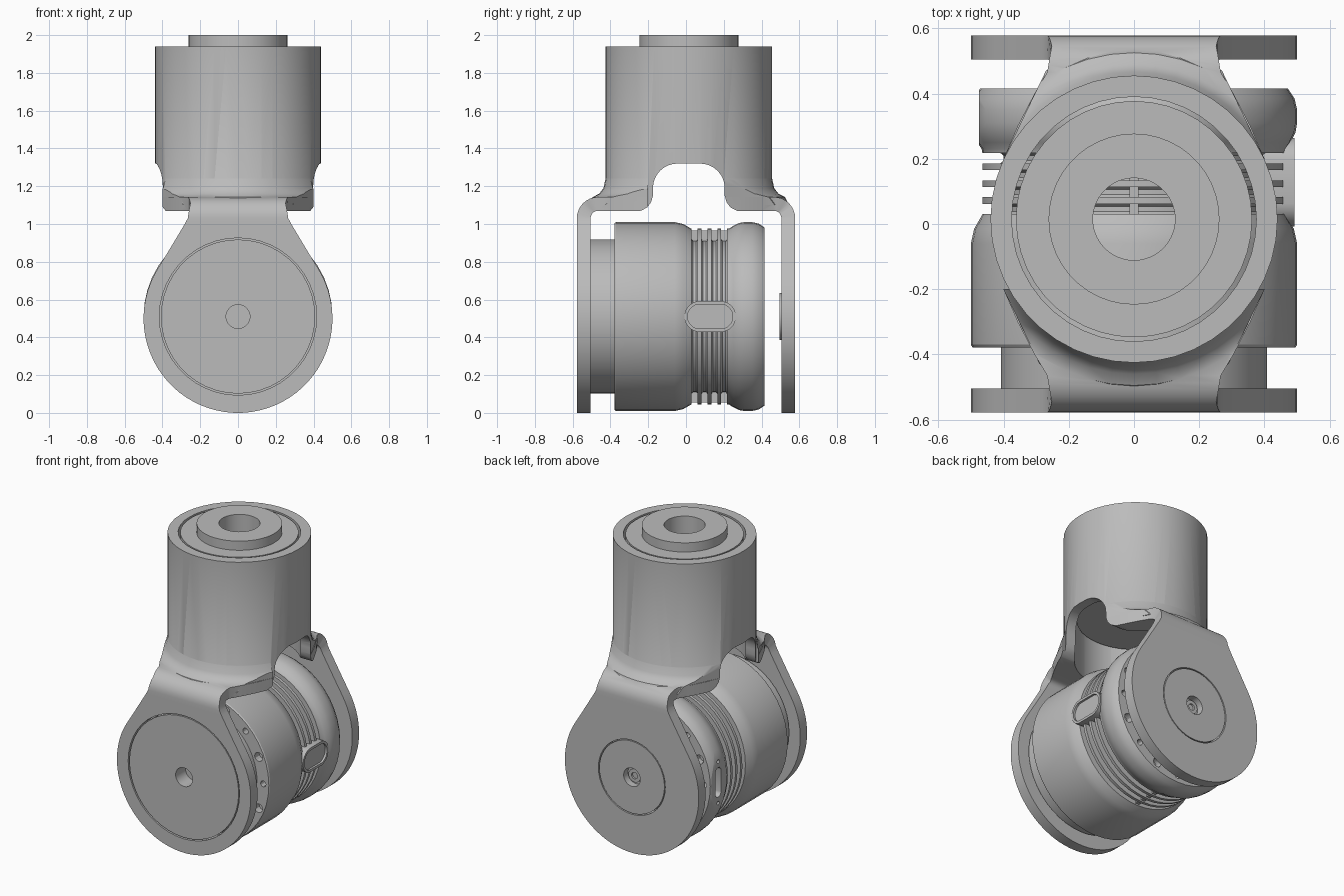
import bpy, bmesh
from math import sin, cos, pi, radians
from mathutils import Matrix, Vector

if "Cube" in bpy.data.objects:
    bpy.data.objects.remove(bpy.data.objects["Cube"], do_unlink=True)

grey = bpy.data.materials.new("plain grey")
GREY = (0.5, 0.5, 0.5, 1)
grey.diffuse_color = GREY
grey.use_nodes = True
grey.node_tree.nodes["Principled BSDF"].inputs["Base Color"].default_value = GREY

CY = 0.015    # upright housing axis, y
CZ = 0.51     # motor axis, z
SEG = 44
ALONG_Y = Matrix.Translation((0, 0, CZ)) @ Matrix.Rotation(-pi / 2, 4, 'X')
UPRIGHT = Matrix.Translation((0, CY, 0))


def finish(bm, name):
    bmesh.ops.recalc_face_normals(bm, faces=bm.faces)
    me = bpy.data.meshes.new(name)
    bm.to_mesh(me)
    bm.free()
    ob = bpy.data.objects.new(name, me)
    bpy.context.collection.objects.link(ob)
    return ob


def lathe(name, profile, matrix, closed=False, seg=SEG):
    """Revolve (radius, height) points; open profiles start and end on the axis."""
    bm = bmesh.new()
    rings = []
    for r, h in profile:
        n = seg if r > 0 else 1
        rings.append([bm.verts.new(matrix @ Vector((r * cos(2 * pi * i / seg), r * sin(2 * pi * i / seg), h)))
                      for i in range(n)])
    pairs = list(zip(rings, rings[1:]))
    if closed:
        pairs.append((rings[-1], rings[0]))
    for a, b in pairs:
        for i in range(seg):
            j = (i + 1) % seg
            quad = [a[i % len(a)], a[j % len(a)], b[j % len(b)], b[i % len(b)]]
            bm.faces.new(list(dict.fromkeys(quad)))
    return finish(bm, name)


def cylinder(name, r, h0, h1, matrix, seg=SEG):
    return lathe(name, [(0, h0), (r, h0), (r, h1), (0, h1)], matrix, seg=seg)


def prism(name, points, direction):
    """Extrude a closed outline of 3D points."""
    bm = bmesh.new()
    face = bm.faces.new([bm.verts.new(p) for p in points])
    new = bmesh.ops.extrude_face_region(bm, geom=[face])["geom"]
    bmesh.ops.translate(bm, vec=direction, verts=[v for v in new if isinstance(v, bmesh.types.BMVert)])
    return finish(bm, name)


def boolean(ob, other, op):
    mod = ob.modifiers.new("cut", 'BOOLEAN')
    mod.operation, mod.object, mod.solver = op, other, 'EXACT'
    deps = bpy.context.evaluated_depsgraph_get()
    me = bpy.data.meshes.new_from_object(ob.evaluated_get(deps))
    ob.modifiers.clear()
    ob.data = me
    bpy.data.objects.remove(other, do_unlink=True)


def stadium(x, y, z, half_y, half_z):
    """Rounded slot outline in the YZ plane."""
    r = min(half_y, half_z)
    pts = []
    for i in range(24):
        a = 2 * pi * (i + 0.5) / 24
        sy, sz = (1 if cos(a) > 0 else -1), (1 if sin(a) > 0 else -1)
        pts.append((x, y + sy * (half_y - r) + r * cos(a), z + sz * (half_z - r) + r * sin(a)))
    return pts


def arm(name, s):
    """Round side plate that bends inward and flares to the housing."""
    out, inn, bend_z, bend_y = 0.578, 0.505, 1.03, 0.465
    st = []   # outer point, inner point, half width
    for i in range(25):
        a = radians(3 + i * 119 / 24)
        z = 0.5 - 0.5 * cos(a)
        st.append(((out, z), (inn, z), 0.5 * sin(a)))
    for z, w in ((0.84, 0.378), (0.9, 0.342), (0.96, 0.306), (1.0, 0.282)):
        st.append(((out, z), (inn, z), w))
    for i in range(9):
        a = i * pi / 16
        ring = [(bend_y + r * cos(a), bend_z + r * sin(a)) for r in (out - bend_y, inn - bend_y)]
        st.append((ring[0], ring[1], 0.252 + 0.014 * abs(i - 4) / 4))
    for y, w in ((0.4, 0.305), (0.3, 0.357), (0.2, 0.4)):
        st.append(((y, 1.143), (y, 1.07), w))
    bm = bmesh.new()
    rows = [[bm.verts.new((x, s * p[0], p[1])) for p, x in ((o, -w), (o, w), (n, w), (n, -w))]
            for o, n, w in st]
    for a, b in zip(rows, rows[1:]):
        for i in range(4):
            j = (i + 1) % 4
            bm.faces.new((a[i], a[j], b[j], b[i]))
    bm.faces.new(rows[0])
    bm.faces.new(rows[-1])
    return finish(bm, name)


# Yoke: housing tube, two arms and the blends between them
yoke = cylinder("yoke", 0.44, 1.07, 1.94, UPRIGHT)
for s in (-1, 1):
    boolean(yoke, arm("arm", s), 'UNION')
    blend = lathe("blend", [(0, 1.1), (0.53, 1.1), (0.51, 1.142), (0.475, 1.16), (0.452, 1.19),
                            (0.441, 1.24), (0.43, 1.26), (0, 1.26)], UPRIGHT)
    half = [(0.255, 0.57), (0.265, 0.48), (0.4, 0.2)]
    outline = [(x, s * y, 1.05) for x, y in half] + [(-x, s * y, 1.05) for x, y in reversed(half)]
    boolean(blend, prism("plan", outline, (0, 0, 0.3)), 'INTERSECT')
    boolean(yoke, blend, 'UNION')
boolean(yoke, cylinder("bore", 0.375, 0.95, 2.1, UPRIGHT), 'DIFFERENCE')

# Side arches through the housing
half = [(0.28, 1.0), (0.28, 1.06), (0.25, 1.072), (0.22, 1.088), (0.2, 1.115), (0.19, 1.15)]
half += [(0.06 + 0.13 * cos(i * pi / 16), 1.19 + 0.13 * sin(i * pi / 16)) for i in range(9)]
outline = [(-1, CY + y, z) for y, z in half] + [(-1, CY - y, z) for y, z in reversed(half)]
boolean(yoke, prism("arch", outline, (2, 0, 0)), 'DIFFERENCE')

# Bearing openings in the plates
boolean(yoke, cylinder("front_opening", 0.416, -0.7, -0.45, ALONG_Y), 'DIFFERENCE')
boolean(yoke, cylinder("back_opening", 0.25, 0.45, 0.7, ALONG_Y), 'DIFFERENCE')

# Upper drive inside the housing, with raised bored flange
upper_drive = lathe("upper_drive", [(0.126, 1.36), (0.362, 1.36), (0.362, 1.938), (0.262, 1.938),
                                    (0.262, 2.0), (0.126, 2.0)], UPRIGHT, closed=True)

# Motor body: front disc, drum, cooling fins and rounded rear
profile = [(0, -0.47), (0.063, -0.47), (0.063, -0.576), (0.408, -0.576), (0.408, -0.378), (0.495, -0.378),
           (0.5, -0.37), (0.5, -0.06), (0.49, -0.015), (0.47, 0.02)]
for i in range(4):
    y = 0.03 + i * 0.052
    profile += [(0.465, y), (0.41, y), (0.4, y + 0.008), (0.4, y + 0.024), (0.41, y + 0.032), (0.465, y + 0.032)]
profile += [(0.467, 0.23), (0.48, 0.25), (0.495, 0.28), (0.5, 0.31), (0.5, 0.35), (0.492, 0.385),
            (0.472, 0.415), (0, 0.415)]
motor = lathe("motor_body", profile, ALONG_Y)

# Bolt circles on the two exposed end faces
for radius, y0, y1 in ((0.453, -0.45, -0.33), (0.425, 0.37, 0.5)):
    for i in range(16):
        a = 2 * pi * i / 16
        at = Matrix.Translation((radius * cos(a), 0, radius * sin(a))) @ ALONG_Y
        boolean(motor, cylinder("bolt_hole", 0.03 if i % 2 else 0.02, y0, y1, at, seg=12), 'DIFFERENCE')

# Flat on the rear side with a slot and two screw holes
flat = [(-0.6, y, z) for y, z in ((0.232, 0), (0.45, 0), (0.45, 1.1), (0.232, 1.1))]
boolean(motor, prism("flat", flat, (0.125, 0, 0)), 'DIFFERENCE')
for z, hy, hz in ((CZ, 0.03, 0.1), (CZ + 0.14, 0.012, 0.012), (CZ - 0.14, 0.012, 0.012)):
    boolean(motor, prism("slot", stadium(-0.6, 0.335, z, hy, hz), (0.165, 0, 0)), 'DIFFERENCE')

# Ribs crossing the fins at top and bottom
for name, z in (("top_rib", CZ + 0.39), ("bottom_rib", CZ - 0.455)):
    prism(name, [(x, y, z) for x, y in ((-0.014, 0.02), (0.014, 0.02), (0.014, 0.235), (-0.014, 0.235))],
          (0, 0, 0.065))

# Oval side port with a raised rim
port = prism("side_port", stadium(0.38, 0.128, CZ, 0.137, 0.082), (0.112, 0, 0))
boolean(port, prism("port_recess", stadium(0.478, 0.128, CZ, 0.12, 0.065), (0.1, 0, 0)), 'DIFFERENCE')

# Back bearing disc with an inner boss and central screw
lathe("back_disc", [(0, 0.495), (0.125, 0.495), (0.125, 0.507), (0.243, 0.507), (0.243, 0.577),
                    (0.062, 0.577), (0.062, 0.53), (0, 0.53)], ALONG_Y)
lathe("back_screw", [(0, 0.525), (0.045, 0.525), (0.045, 0.55), (0.022, 0.55), (0.022, 0.538), (0, 0.538)],
      ALONG_Y, seg=16)

# Material and smooth shading with sharp edges
parts = [o for o in bpy.context.collection.objects if o.type == 'MESH']
for ob in bpy.context.view_layer.objects:
    ob.select_set(ob in parts)
for ob in parts:
    ob.data.materials.clear()
    ob.data.materials.append(grey)
bpy.context.view_layer.objects.active = yoke
bpy.ops.object.shade_smooth_by_angle(angle=radians(30))
